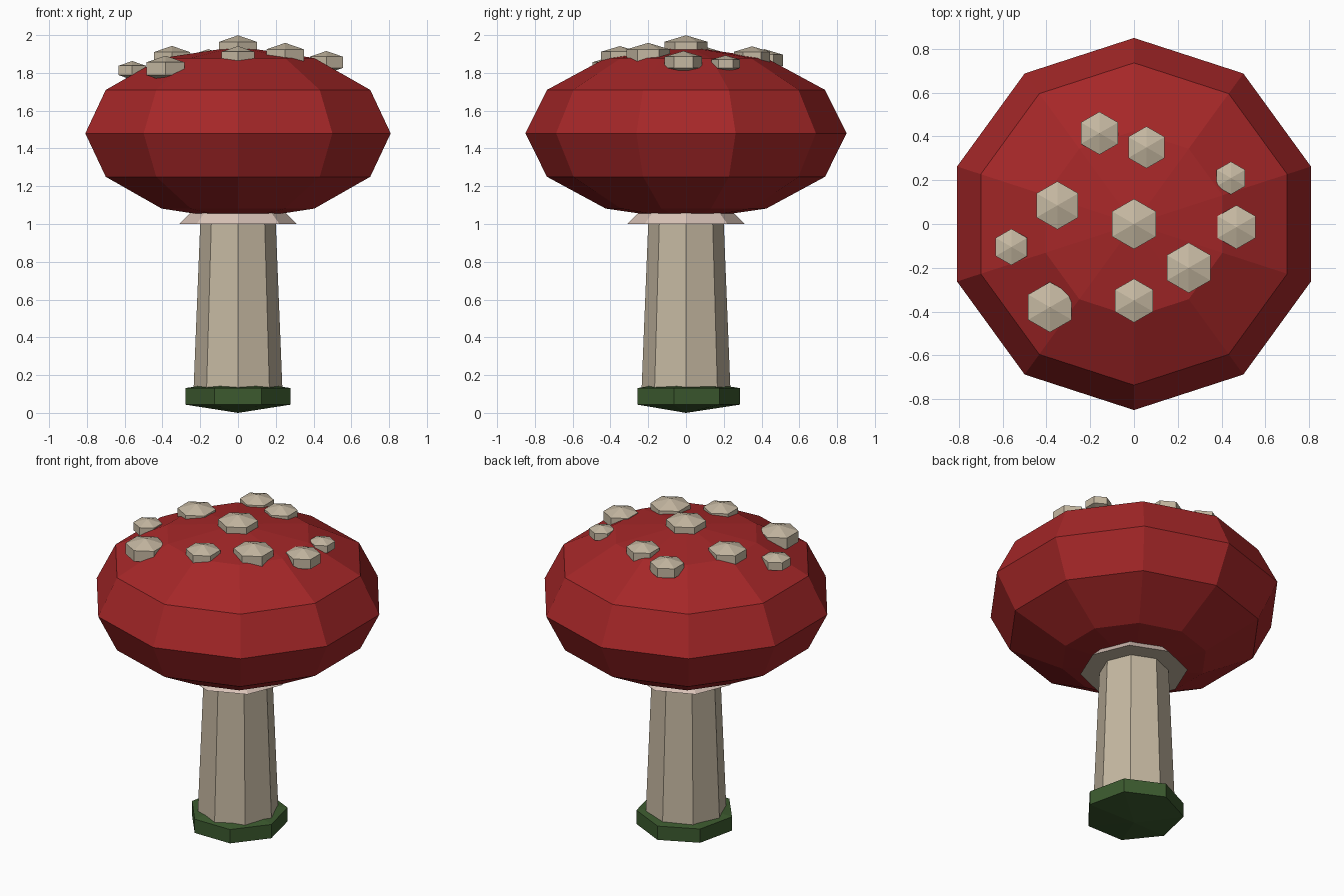
import bpy
import bmesh
from mathutils import Matrix

default = bpy.data.objects.get("Cube")
if default:
    bpy.data.objects.remove(default, do_unlink=True)


def material(name, rgb):
    mat = bpy.data.materials.new(name)
    mat.use_nodes = True
    colour = (*rgb, 1.0)
    mat.diffuse_color = colour
    mat.node_tree.nodes["Principled BSDF"].inputs["Base Color"].default_value = colour
    return mat


red = material("cap red", (0.376, 0.020, 0.021))
cream = material("cream", (0.56, 0.48, 0.36))
pale = material("pale collar", (0.70, 0.55, 0.48))
green = material("moss green", (0.045, 0.102, 0.028))


def finish(bm, name, *mats):
    mesh = bpy.data.meshes.new(name)
    bm.to_mesh(mesh)
    bm.free()
    for mat in mats:
        mesh.materials.append(mat)
    obj = bpy.data.objects.new(name, mesh)
    bpy.context.collection.objects.link(obj)
    return obj


def faceted_ball(name, centre, radius, half_height, sides, bands, mat):
    """Low-poly flattened sphere with its poles on z."""
    bm = bmesh.new()
    bmesh.ops.create_uvsphere(bm, u_segments=sides, v_segments=bands, radius=1)
    bmesh.ops.scale(bm, vec=(radius, radius, half_height), verts=bm.verts)
    obj = finish(bm, name, mat)
    obj.location = centre
    return obj


def tapered(name, z0, z1, r0, r1, *mats):
    """Eight-sided tapered column or cone."""
    bm = bmesh.new()
    bmesh.ops.create_cone(bm, cap_ends=True, segments=8, radius1=r0, radius2=r1,
                          depth=z1 - z0, matrix=Matrix.Translation((0, 0, (z0 + z1) / 2)))
    if len(mats) > 1:
        # The flat underside takes the second colour
        bm.normal_update()
        for face in bm.faces:
            face.material_index = int(face.normal.z < -0.9)
    return finish(bm, name, *mats)


# Ground, stem, collar and cap
faceted_ball("moss_base", (0, 0, 0.0875), 0.33, 0.0875, 7, 3, green)
tapered("stem", 0.08, 1.1, 0.237, 0.196, cream)
tapered("collar", 1.0, 1.2, 0.31, 0.11, pale, cream)
faceted_ball("cap", (0, 0, 1.48), 0.85, 0.46, 10, 6, red)

# Raised spots: x, y, z, visible radius
spots = [
    (0, 0, 1.93, 0.115),
    (-0.158, 0.415, 1.867, 0.098),
    (0.057, 0.35, 1.883, 0.096),
    (0.443, 0.21, 1.848, 0.075),
    (0.468, -0.014, 1.856, 0.10),
    (0.25, -0.20, 1.89, 0.115),
    (0, -0.35, 1.882, 0.10),
    (-0.384, -0.38, 1.822, 0.115),
    (-0.56, -0.105, 1.813, 0.083),
    (-0.35, 0.085, 1.877, 0.11),
]
for i, (x, y, z, r) in enumerate(spots, 1):
    faceted_ball(f"cap_spot_{i}", (x, y, z), r / 0.866, r * 0.6, 6, 3, cream)
